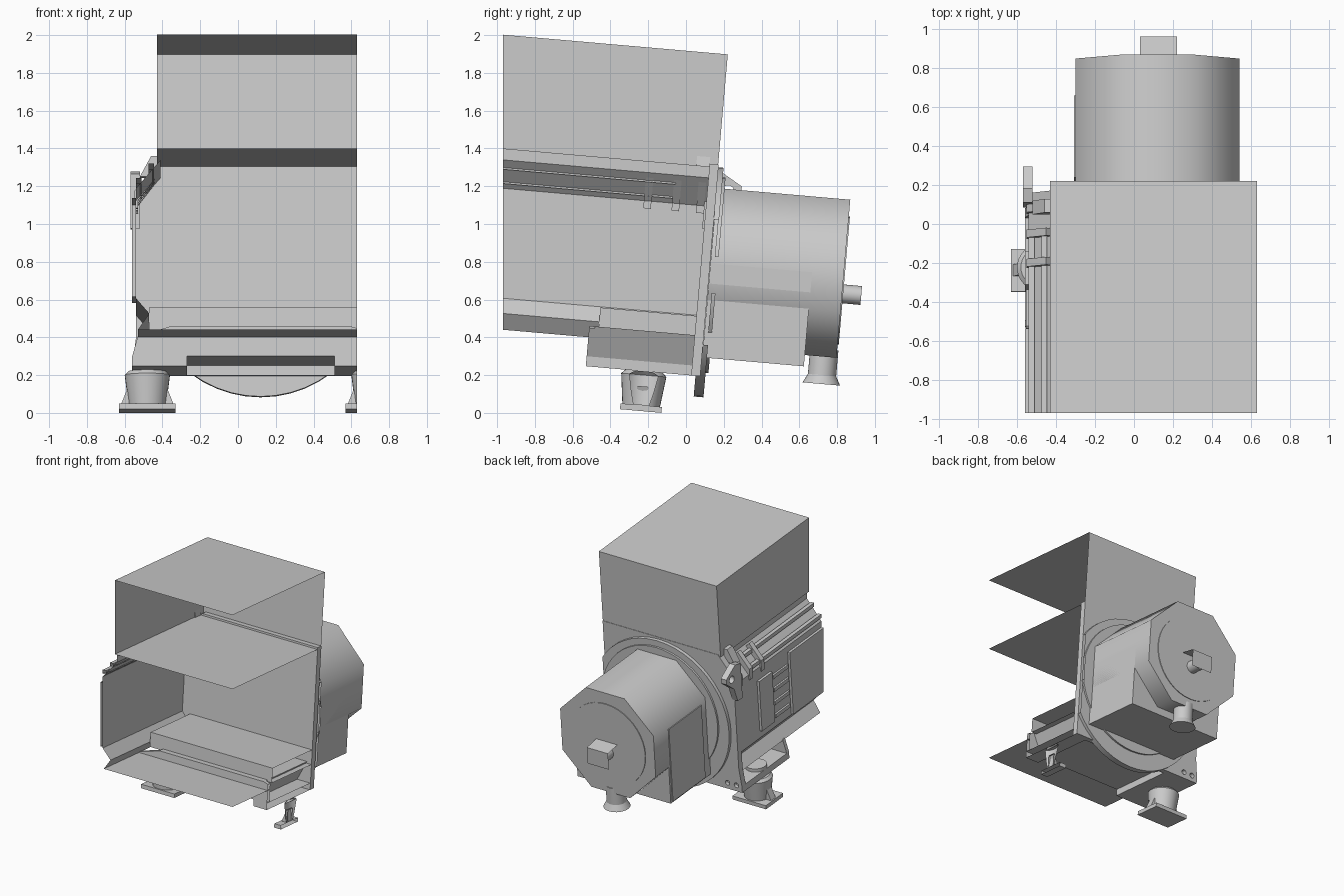
import bpy, bmesh, math
from mathutils import Matrix, Vector

if "Cube" in bpy.data.objects:
    bpy.data.objects.remove(bpy.data.objects["Cube"])

TILT = Matrix.Rotation(math.radians(-5), 4, 'X')   # whole unit leans 5 degrees
CX = 0.12                                          # machine centre line
XMAX, YMIN = 0.63, -0.97                           # model is cut off flat here


def finish(name, bm, smooth=None):
    """Tilt the part, trim it at the two cut planes and make an object."""
    bmesh.ops.transform(bm, matrix=TILT, verts=bm.verts)
    for co, no in (((XMAX, 0, 0), (1, 0, 0)), ((0, YMIN, 0), (0, -1, 0))):
        bmesh.ops.bisect_plane(bm, geom=bm.verts[:] + bm.edges[:] + bm.faces[:],
                               plane_co=co, plane_no=no, clear_outer=True)
    me = bpy.data.meshes.new(name)
    bm.to_mesh(me)
    bm.free()
    if smooth:
        for p in me.polygons:
            p.use_smooth = True
        me.set_sharp_from_angle(angle=math.radians(smooth))
    ob = bpy.data.objects.new(name, me)
    bpy.context.collection.objects.link(ob)
    return ob


def box(name, x0, x1, y0, y1, z0, z1):
    bm = bmesh.new()
    bmesh.ops.create_cube(bm, size=1)
    for v in bm.verts:
        v.co = ((x0 + x1) / 2 + v.co.x * (x1 - x0), (y0 + y1) / 2 + v.co.y * (y1 - y0),
                (z0 + z1) / 2 + v.co.z * (z1 - z0))
    return finish(name, bm)


def sheet(name, profile, axis, a, b):
    """Open profile swept along an axis: 'y' takes (x,z) points, 'x' takes (y,z)."""
    bm = bmesh.new()
    place = (lambda p, t: (p[0], t, p[1])) if axis == 'y' else (lambda p, t: (t, p[0], p[1]))
    r0 = [bm.verts.new(place(p, a)) for p in profile]
    r1 = [bm.verts.new(place(p, b)) for p in profile]
    for i in range(len(profile) - 1):
        bm.faces.new((r0[i], r0[i + 1], r1[i + 1], r1[i]))
    return finish(name, bm)


def prism(name, profile, axis, a, b):
    """Closed profile extruded to a solid."""
    bm = bmesh.new()
    place = (lambda p, t: (p[0], t, p[1])) if axis == 'y' else (lambda p, t: (t, p[0], p[1]))
    face = bm.faces.new([bm.verts.new(place(p, a)) for p in profile])
    ext = bmesh.ops.extrude_face_region(bm, geom=[face])['geom']
    d = Vector((0, b - a, 0)) if axis == 'y' else Vector((b - a, 0, 0))
    bmesh.ops.translate(bm, vec=d, verts=[g for g in ext if isinstance(g, bmesh.types.BMVert)])
    bmesh.ops.recalc_face_normals(bm, faces=bm.faces)
    return finish(name, bm)


def cyl(name, centre, axis, r0, r1, a, b, seg=32, smooth=40, turn=0):
    """Cylinder or cone from a (radius r0) to b (radius r1) along an axis."""
    bm = bmesh.new()
    bmesh.ops.create_cone(bm, cap_ends=True, segments=seg, radius1=r0, radius2=r1, depth=b - a)
    m = Matrix.Rotation(turn, 4, 'Z')
    mid = (a + b) / 2
    if axis == 'y':
        m = Matrix.Translation((centre[0], mid, centre[1])) @ Matrix.Rotation(-math.pi / 2, 4, 'X') @ m
    elif axis == 'x':
        m = Matrix.Translation((mid, centre[0], centre[1])) @ Matrix.Rotation(math.pi / 2, 4, 'Y') @ m
    else:
        m = Matrix.Translation((centre[0], centre[1], mid)) @ m
    bmesh.ops.transform(bm, matrix=m, verts=bm.verts)
    return finish(name, bm, smooth)


def drill(ob, cutter):
    cutter.hide_render = True
    cutter.hide_viewport = True
    mod = ob.modifiers.new("hole", 'BOOLEAN')
    mod.operation, mod.object, mod.solver = 'DIFFERENCE', cutter, 'EXACT'


# Upper box: open at the front and right
sheet("upper_box_shell", [(-.43, 1.31), (-.43, 1.91), (.7, 1.91)], 'y', -1.3, .055)
sheet("upper_box_back", [(.055, 1.31), (.055, 1.91)], 'x', -.43, .7)
sheet("middle_deck", [(-.43, 1.31), (.7, 1.31)], 'y', -1.3, .055)

# Lower housing: left wall with chamfer and bottom groove, then the floor
sheet("housing_wall", [(-.41, 1.31), (-.41, 1.25), (-.54, 1.10), (-.54, .52), (-.47, .44),
                       (-.53, .354)], 'y', -1.3, .02)
sheet("housing_floor", [(-.53, .354), (.7, .354)], 'y', -1.3, -.53)
box("inner_platform", -.47, .8, -.50, .02, .40, .516)

# End plate behind the housing with bolt holes, and round flange
plate = prism("end_plate", [(-.41, 1.325), (-.54, 1.16), (-.54, .40), (-.56, .25), (-.56, .20),
                            (.63, .20), (.63, 1.325)], 'y', .01, .058)
for i, x in enumerate((-.51, -.43)):
    drill(plate, cyl(f"hole_cutter_{i}", (x, .25), 'y', .02, .02, -.1, .2, 16))
cyl("flange_disc", (CX, .70), 'y', .61, .61, .033, .085, 48)
cyl("flange_step", (CX, .74), 'y', .52, .52, .08, .10, 48)

# Base box between the feet
prism("base_box", [(-.35, .414), (-.27, .253), (.51, .253), (.59, .414)], 'y', -.55, .02)

# Feet and mounts, mirrored about the centre line (right ones get trimmed)
for side, s in (("left", -1), ("right", 1)):
    def X(d):
        return CX + s * d
    lo, hi = sorted((X(.39), X(.68)))
    box(f"{side}_foot_plate", lo, hi, -.55, .03, .20, .253)
    prism(f"{side}_foot_gusset", [(X(.68), .253), (X(.65), .36), (X(.47), .414), (X(.39), .253)],
          'y', -.55, -.52)
    m = X(.60)
    box(f"{side}_mount_base", m - .15, m + .15, -.35, -.13, -.011, .02)
    cyl(f"{side}_mount_body", (m, -.24), 'z', .10, .12, .02, .18)
    cyl(f"{side}_mount_cap", (m, -.24), 'z', .12, .10, .18, .20)
    cyl(f"{side}_mount_bolt", (m, -.24), 'z', .08, .08, .253, .28)
    for e in (-1, 1):
        prism(f"{side}_mount_rib", [(m + e * .14, .02), (m + e * .10, .12), (m + e * .05, .12),
                                    (m + e * .05, .02)], 'y', -.27, -.21)

# Rear drum: octagon with a square lower box and a round end cover
cyl("drum", (CX, .78), 'y', .42 / math.cos(math.pi / 8), .42 / math.cos(math.pi / 8),
    .06, .768, 8, 50, math.pi / 8)
box("drum_lower_box", -.30, .54, .06, .60, .30, .80)
box("drum_side_panel", -.307, -.295, .16, .58, .31, .92)
cyl("drum_end_cover", (CX, .77), 'y', .34, .34, .766, .774, 40)
cyl("drain_neck", (CX, .70), 'z', .075, .075, .26, .40)
cyl("drain_flare", (CX, .70), 'z', .10, .075, .215, .262)
cyl("rear_stub", (CX, .70), 'y', .05, .05, .77, .87, 24)
sheet("rear_hood", [(.77, .79), (.897, .775), (.897, .64)], 'x', .03, .22)

# Lifting lug at the rear left corner
lug = prism("lifting_lug", [(.0, 1.27), (.07, 1.29), (.19, 1.22), (.19, 1.18), (.10, 1.10),
                            (.06, .98), (.0, .98)], 'x', -.57, -.52)
drill(lug, cyl("lug_hole_cutter", (.12, 1.19), 'x', .03, .03, -.7, -.4, 20))
prism("corner_bracket", [(-.52, 1.25), (-.46, 1.36), (-.43, 1.36), (-.41, 1.25)], 'y', -.06, .01)

# Left side covers, louvres and hardware
box("rear_cover", -.56, -.54, -.40, -.23, .58, 1.0)
box("front_door", -.56, -.54, -1.2, -.63, .53, 1.05)
for i in range(4):
    z = .60 + i * .11
    box(f"louvre_{i}", -.555, -.54, -.61, -.42, z, z + .03)
for i, (x, z) in enumerate(((-.525, 1.14), (-.46, 1.215))):
    box(f"chamfer_rail_{i}", x - .015, x + .015, -1.3, -.16, z - .015, z + .015)
for i, y in enumerate((-.30, -.15, -.02)):
    prism(f"chamfer_clip_{i}", [(-.55, 1.06), (-.55, 1.15), (-.45, 1.27), (-.42, 1.24),
                                (-.53, 1.10), (-.53, 1.06)], 'y', y - .02, y + .02)
